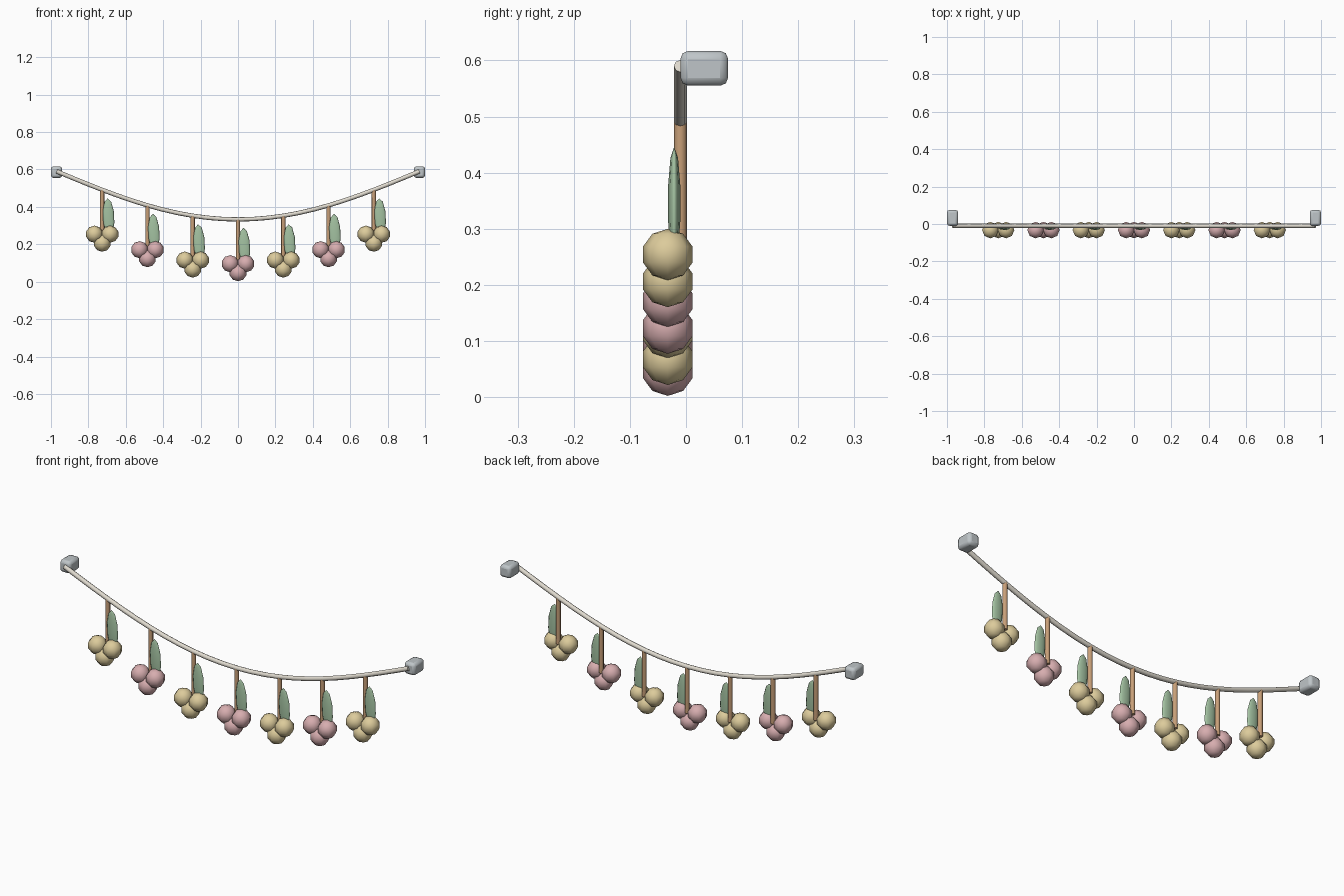
import bpy, math
from mathutils import Vector

if "Cube" in bpy.data.objects:
    bpy.data.objects.remove(bpy.data.objects["Cube"])


def mat(name, r, g, b):
    m = bpy.data.materials.new(name)
    m.diffuse_color = (r, g, b, 1)
    m.use_nodes = True
    m.node_tree.nodes["Principled BSDF"].inputs["Base Color"].default_value = m.diffuse_color
    return m


CREAM = mat("cream", .74, .70, .62)
WOOD = mat("brown", .58, .35, .19)
GREEN = mat("green", .37, .54, .36)
YELLOW = mat("yellow", .72, .60, .33)
PINK = mat("pink", .68, .42, .43)
METAL = mat("metal", .52, .56, .58)


def finish(name, material, smooth=True):
    o = bpy.context.object
    o.name = name
    o.data.materials.append(material)
    if smooth:
        bpy.ops.object.shade_smooth()
    return o


def rope_z(x):
    return .59 - .257 * math.cos(math.pi / 2 * x / .97)


def ball(name, loc, scale, material, tilt=0):
    bpy.ops.mesh.primitive_uv_sphere_add(segments=8, ring_count=5, radius=1,
                                         location=loc, rotation=(0, tilt, 0))
    bpy.context.object.scale = scale
    return finish(name, material)


# Hanging rope
curve = bpy.data.curves.new("rope", 'CURVE')
curve.dimensions = '3D'
curve.bevel_depth = .0115
curve.bevel_resolution = 2
curve.use_fill_caps = True
N = 24
spline = curve.splines.new('POLY')
spline.points.add(N)
for i, p in enumerate(spline.points):
    x = -.97 + 1.94 * i / N
    p.co = (x, -.01, rope_z(x), 1)
rope = bpy.data.objects.new("rope", curve)
bpy.context.collection.objects.link(rope)
curve.materials.append(CREAM)

# Rounded wall mounts at both ends
for side, s in (("left", -1), ("right", 1)):
    bpy.ops.mesh.primitive_cube_add(size=1, location=(s * .97, .0325, .586))
    o = bpy.context.object
    o.scale = (.06, .085, .062)
    bpy.ops.object.transform_apply(location=False, scale=True)
    finish(side + "_mount", METAL, False)
    b = o.modifiers.new("round", 'BEVEL')
    b.width = .014
    b.segments = 2
    bpy.ops.object.shade_smooth_by_angle(angle=math.radians(40))

# Hanging sprigs: stem, leaf and three berries
for i in range(7):
    x = (i - 3) * .242
    z = rope_z(x)
    bpy.ops.mesh.primitive_cylinder_add(vertices=8, radius=.0115, depth=.235,
                                        location=(x, -.01, z - .1175))
    finish(f"stem_{i}", WOOD, False)
    bpy.ops.object.shade_smooth_by_angle(angle=math.radians(50))
    ball(f"leaf_{i}", (x + .034, -.021, z - .146), (.031, .0115, .101), GREEN, math.radians(-3))
    colour = PINK if i % 2 else YELLOW
    for j, (dx, dz) in enumerate(((-.042, -.237), (.042, -.237), (0, -.285))):
        ball(f"berry_{i}_{j}", (x + dx, -.0325, z + dz), (.0465, .0465, .0458), colour)
